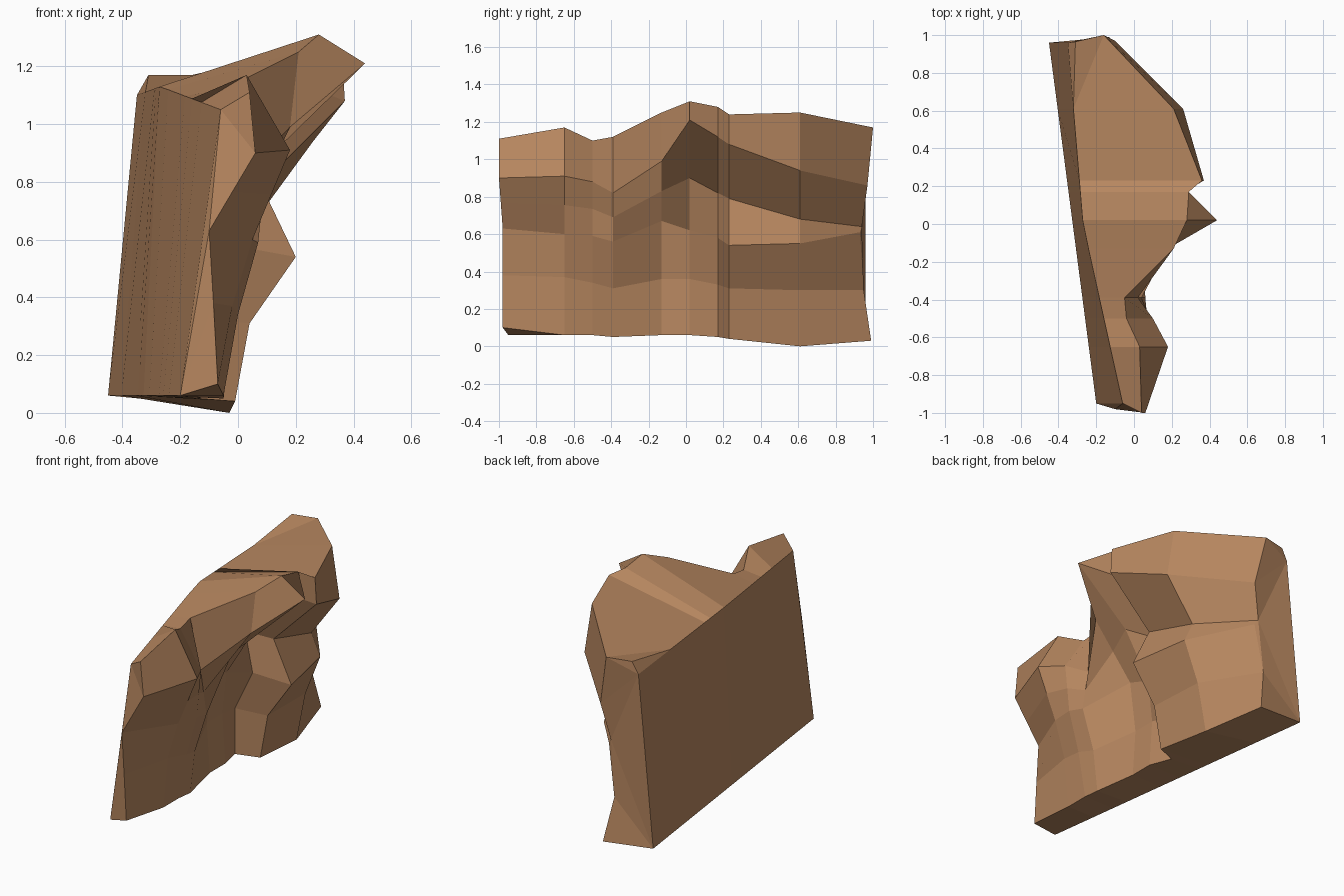
import bpy, bmesh
from mathutils import Vector

if "Cube" in bpy.data.objects:
    bpy.data.objects.remove(bpy.data.objects["Cube"])

# Vertical (x, z) profiles of the rock front, bottom to top, keyed by y position
low_bluff = {
    -0.99: [(-.07, .10), (-.085, .38), (-.10, .63), (.06, .90), (.04, 1.11)],
    -0.65: [(-.05, .06), (-.02, .37), (.05, .60), (.18, .91), (.03, 1.17)],
    -0.50: [(-.05, .06), (.00, .34), (.07, .59), (.10, .88), (-.04, 1.10)],
    -0.39: [(-.05, .05), (-.02, .31), (.06, .56), (.02, .82), (-.05, 1.12)],
    -0.13: [(-.10, .06), (-.12, .36), (-.08, .67), (.18, .99), (.21, 1.25)],
}
high_crag = {
    0.02: [(-.10, .06), (-.12, .36), (-.09, .62), (.08, .90), (.44, 1.21), (.28, 1.31)],
    0.17: [(-.14, .05), (-.14, .33), (-.02, .58), (-.07, .82), (.27, 1.12), (.29, 1.28)],
    0.23: [(-.01, .04), (.04, .31), (.20, .54), (.08, .79), (.37, 1.08), (.36, 1.24)],
    0.61: [(-.03, .00), (.03, .30), (.13, .55), (.07, .68), (.26, .94), (.21, 1.25)],
    0.96: [(-.13, .03), (-.18, .30), (-.13, .61), (-.15, .64), (-.10, .86), (-.16, 1.17)],
}


def lerp_back(y, top):
    """Point on the straight back wall at this y, along its foot or its top edge."""
    y = max(-.95, min(.96, y))
    t = (y + .95) / 1.91
    if not top:
        return Vector((-.20 - .25 * t, y, .06))
    if y < 0:
        k = (y + .95) / .95
        return Vector((-.06 - .21 * k, y, 1.05 + .08 * k))
    k = y / .96
    return Vector((-.27 - .08 * k, y, 1.13 - .03 * k))


# Closed ring for each profile: front face, then back wall
bm = bmesh.new()
rings = []
for y, prof in list(low_bluff.items()) + list(high_crag.items()):
    pts = [Vector((x, y, z)) for x, z in prof]
    if len(pts) == 5:                       # even out the row count
        pts.insert(3, (pts[2] + pts[3]) / 2)
    if y > .9:                              # end column wavers slightly
        for p, dy in zip(pts, (.03, -.01, -.03, -.02, .01, .04)):
            p.y += dy
    if y < -.9:
        for p, dy in zip(pts, (.01, .01, .01, .0, -.01, -.01)):
            p.y += dy
    pts += [lerp_back(y, True), lerp_back(y, False)]
    rings.append([bm.verts.new(p) for p in pts])

# Skin between neighbouring rings and close both ends
n = len(rings[0])
for a, b in zip(rings, rings[1:]):
    for i in range(n):
        j = (i + 1) % n
        bm.faces.new((a[i], b[i], b[j], a[j]))
bm.faces.new(rings[0])
bm.faces.new(rings[-1][::-1])

# Small raised lip at the far back corner of the top
lip = rings[-1][5]
edge = next(e for e in lip.link_edges if e.other_vert(lip) is rings[-1][6])
new = bmesh.ops.subdivide_edges(bm, edges=[edge], cuts=1)
for v in (g for g in new["geom_inner"] if isinstance(g, bmesh.types.BMVert)):
    v.co = (-.31, .965, 1.17)

bmesh.ops.triangulate(bm, faces=[f for f in bm.faces if len(f.verts) > 4])
bmesh.ops.recalc_face_normals(bm, faces=bm.faces[:])

mesh = bpy.data.meshes.new("cliff_rock")
bm.to_mesh(mesh)
bm.free()
rock = bpy.data.objects.new("cliff_rock", mesh)
bpy.context.collection.objects.link(rock)

# Single rock colour
mat = bpy.data.materials.new("brown_rock")
mat.diffuse_color = (.47, .24, .115, 1)
mat.use_nodes = True
mat.node_tree.nodes["Principled BSDF"].inputs["Base Color"].default_value = mat.diffuse_color
mesh.materials.append(mat)
